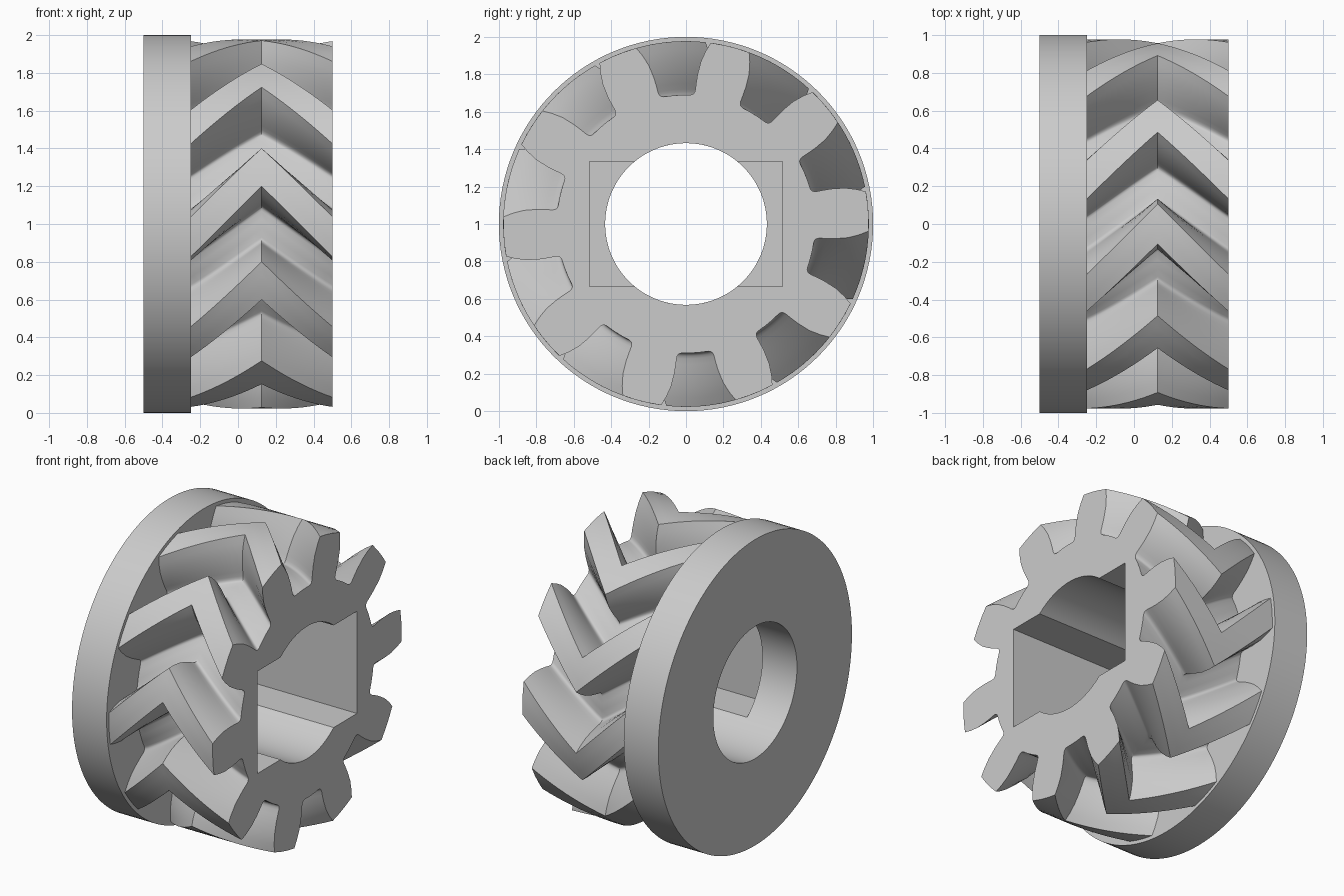
import bpy, bmesh
from math import radians, sin, cos, atan2, degrees, hypot

old = bpy.data.objects.get("Cube")
if old:
    bpy.data.objects.remove(old, do_unlink=True)

steel = bpy.data.materials.new("plain grey")
steel.use_nodes = True
GREY = (0.6, 0.6, 0.6, 1)
steel.diffuse_color = GREY
steel.node_tree.nodes["Principled BSDF"].inputs["Base Color"].default_value = GREY

BACK, STEP, FRONT = -0.5, -0.25, 0.5   # positions along the axle
APEX, TWIST, TEETH = 0.125, 22.0, 10   # herringbone shape
BORE = 0.432
POCKET_Y, POCKET_Z = 0.515, 0.334


def polar(r, deg):
    return r * cos(radians(deg)), r * sin(radians(deg))


def add_ring(bm, x, points, turn=0):
    """Closed loop of vertices in the plane at x."""
    c, s = cos(radians(turn)), sin(radians(turn))
    return [bm.verts.new((x, y * c - z * s, 1 + y * s + z * c)) for y, z in points]


def bridge(bm, a, b):
    n = len(a)
    for i in range(n):
        j = (i + 1) % n
        bm.faces.new((a[i], a[j], b[j], b[i]))


def loop_edges(bm, ring):
    return [bm.edges.get((ring[i - 1], ring[i])) for i in range(len(ring))]


def finish(bm, name):
    mesh = bpy.data.meshes.new(name)
    bm.to_mesh(mesh)
    bm.free()
    mesh.materials.append(steel)
    obj = bpy.data.objects.new(name, mesh)
    bpy.context.collection.objects.link(obj)
    bpy.ops.object.select_all(action='DESELECT')
    obj.select_set(True)
    bpy.context.view_layer.objects.active = obj
    bpy.ops.object.shade_smooth_by_angle(angle=radians(30))
    return obj


# Flange: thick disc with a round bore
bm = bmesh.new()
SEG = 128
rings = [add_ring(bm, x, [polar(r, 360 * i / SEG) for i in range(SEG)])
         for x, r in ((BACK, BORE), (BACK, 1), (STEP, 1), (STEP, BORE))]
for i in range(4):
    bridge(bm, rings[i - 1], rings[i])
bmesh.ops.recalc_face_normals(bm, faces=bm.faces)
finish(bm, "flange")

# Tooth half profile from tip to root: (angle from tooth centre, radius)
half = [(2, .977), (6.2, .977), (7.5, .93), (8.8, .87), (9.6, .80), (9.9, .75),
        (10, .72), (10.25, .706), (10.75, .6965), (11.3, .6925), (12.2, .69), (16, .69)]
tooth = [(-a, r) for a, r in reversed(half)] + half
pitch = 360 / TEETH
gear_outline = [polar(r, (k + 0.5) * pitch + a) for k in range(TEETH) for a, r in tooth]

# Pocket outline: rectangle joined with the round bore
start = degrees(atan2(POCKET_Z, (BORE ** 2 - POCKET_Z ** 2) ** 0.5))
arc = [polar(BORE, start + (180 - 2 * start) * i / 24) for i in range(25)]
upper = [(POCKET_Y, POCKET_Z)] + arc + [(-POCKET_Y, POCKET_Z)]
pocket_outline = upper + [(-y, -z) for y, z in upper]

# Herringbone gear: outline twisted one way and then back along the axle
bm = bmesh.new()
STEPS = 20
outer = []
for i in range(STEPS + 1):
    x = STEP + (FRONT - STEP) * i / STEPS
    turn = TWIST * abs(x - APEX) / (FRONT - APEX)
    outer.append(add_ring(bm, x, gear_outline, turn))
for a, b in zip(outer, outer[1:]):
    bridge(bm, a, b)
inner = [add_ring(bm, x, pocket_outline) for x in (STEP, FRONT)]
bridge(bm, inner[0], inner[1])
for o, p in ((outer[0], inner[0]), (outer[-1], inner[1])):
    bmesh.ops.triangle_fill(bm, use_beauty=True,
                            edges=loop_edges(bm, o) + loop_edges(bm, p))
bmesh.ops.recalc_face_normals(bm, faces=bm.faces)
# the face lying against the flange is hidden
hidden = [f for f in bm.faces if all(abs(v.co.x - STEP) < 1e-5 for v in f.verts)]
bmesh.ops.delete(bm, geom=hidden, context='FACES_ONLY')
finish(bm, "herringbone_gear")
